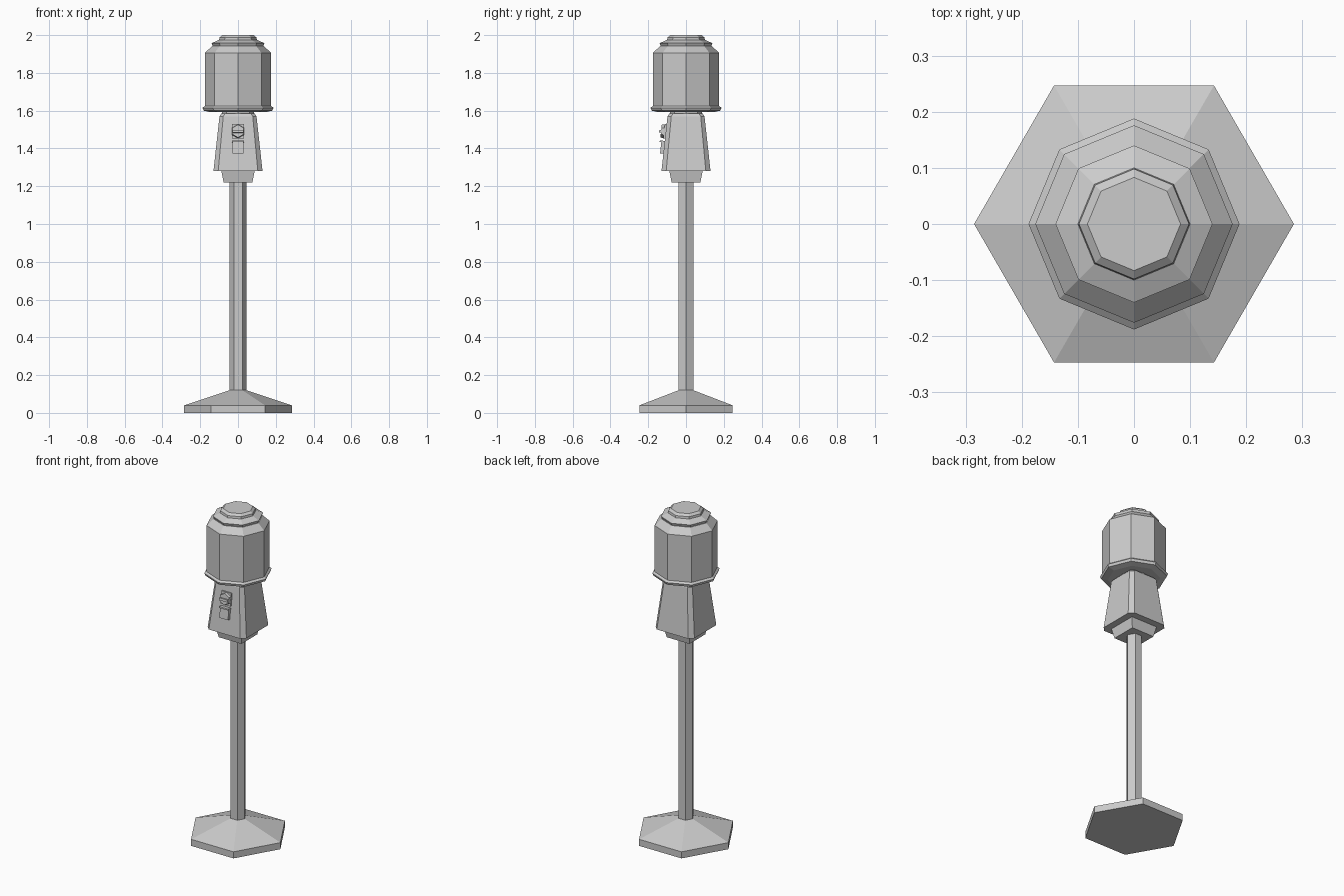
import bpy, bmesh, math
from mathutils import Matrix

if "Cube" in bpy.data.objects:
    bpy.data.objects.remove(bpy.data.objects["Cube"])

grey = bpy.data.materials.new("plain grey")
grey.use_nodes = True
GREY = (0.6, 0.6, 0.6, 1)
grey.diffuse_color = GREY
grey.node_tree.nodes["Principled BSDF"].inputs["Base Color"].default_value = GREY


def loft(name, rings, close=True):
    """Skin a stack of matching point rings and cap both ends."""
    bm = bmesh.new()
    loops = [[bm.verts.new(p) for p in ring] for ring in rings]
    n = len(loops[0])
    for a, b in zip(loops, loops[1:]):
        for i in range(n):
            j = (i + 1) % n
            bm.faces.new((a[i], a[j], b[j], b[i]))
    bm.faces.new(loops[0][::-1])
    bm.faces.new(loops[-1])
    bmesh.ops.recalc_face_normals(bm, faces=bm.faces)
    mesh = bpy.data.meshes.new(name)
    bm.to_mesh(mesh)
    bm.free()
    mesh.materials.append(grey)
    obj = bpy.data.objects.new(name, mesh)
    bpy.context.collection.objects.link(obj)
    return obj


def polygon(sides, r, z, turn=0.0):
    angles = [turn + math.tau * i / sides for i in range(sides)]
    return [(r * math.cos(a), r * math.sin(a), z) for a in angles]


def turned(name, sides, profile, turn=0.0):
    return loft(name, [polygon(sides, r, z, turn) for r, z in profile])


def cut_square(h, c, z):
    """Square ring of half width h with corners cut by c."""
    k = h - c
    return [(h, -k, z), (h, k, z), (k, h, z), (-k, h, z),
            (-h, k, z), (-h, -k, z), (-k, -h, z), (k, -h, z)]


def place(obj, x, y, z, tilt):
    obj.matrix_world = Matrix.Translation((x, y, z)) @ Matrix.Rotation(tilt, 4, 'X')


def box(name, w, d, h):
    def ring(z):
        return [(-w/2, -d/2, z), (w/2, -d/2, z), (w/2, d/2, z), (-w/2, d/2, z)]
    return loft(name, [ring(-h/2), ring(h/2)])


# Foot and pole
turned("foot", 6, [(0.285, 0), (0.285, 0.04), (0.045, 0.12)])
turned("pole", 6, [(0.045, 0.11), (0.045, 1.23)])

# Square collar under the dispenser body
turned("collar", 4, [(0.076 * 2**0.5, 1.22), (0.088 * 2**0.5, 1.28)], math.pi / 4)

# Tapered dispenser body with cut corners
loft("dispenser_body", [cut_square(0.13, 0.025, 1.28),
                        cut_square(0.098, 0.02, 1.57),
                        cut_square(0.088, 0.02, 1.585)])
turned("neck", 8, [(0.085, 1.58), (0.085, 1.6)])

# Octagonal globe with its lower rim, and stepped lid
turned("globe", 8, [(0.145, 1.592), (0.182, 1.6), (0.188, 1.615),
                    (0.176, 1.625), (0.176, 1.905), (0.137, 1.942)])
turned("lid", 8, [(0.132, 1.938), (0.14, 1.957), (0.1, 1.975),
                  (0.098, 1.988), (0.083, 2.0)])

# Coin plate, knob, handle and chute on the sloping front
lean = -math.atan(0.032 / 0.29)
place(box("coin_plate", 0.066, 0.012, 0.076), 0, -0.11, 1.49, lean)
knob = turned("coin_knob", 6, [(0.038, 0), (0.034, 0.02)], math.pi / 6)
place(knob, 0, -0.112, 1.49, math.pi / 2 + lean)
place(box("knob_handle", 0.056, 0.02, 0.014), 0, -0.132, 1.49, lean)
place(box("chute_flap", 0.058, 0.022, 0.064), 0, -0.123, 1.405, lean)
place(box("chute_lip", 0.062, 0.03, 0.008), 0, -0.124, 1.437, lean)
